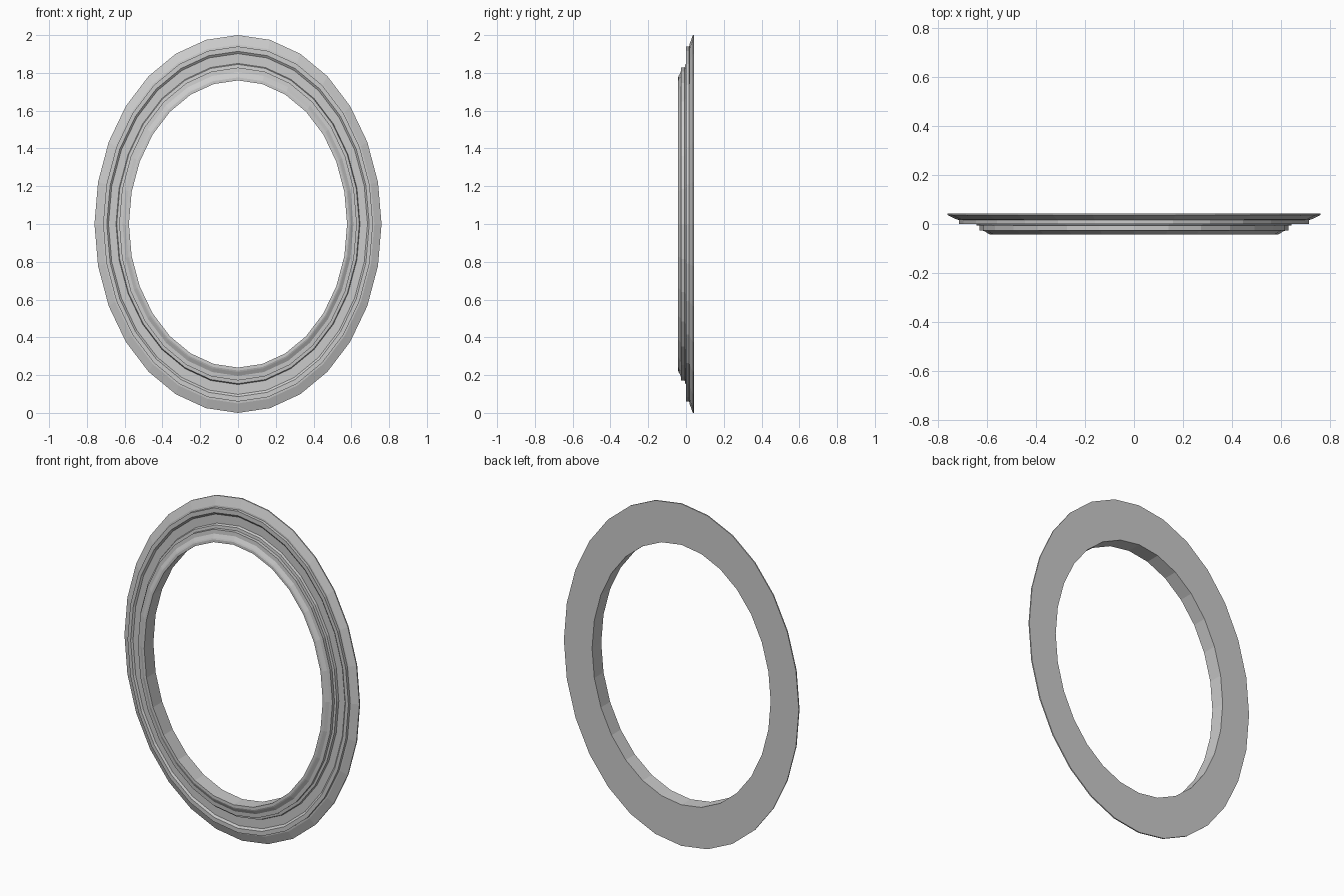
import bpy, bmesh, math

if "Cube" in bpy.data.objects:
    bpy.data.objects.remove(bpy.data.objects["Cube"])

SEGMENTS = 28
WIDTH_RATIO = 0.76   # oval: half width / half height

# Moulding cross-section: (radius along z, depth y), from back outer edge to back inner edge
PROFILE = [
    (1.000, 0.043), (1.000, 0.036), (0.950, 0.018), (0.940, 0.017),
    (0.940, 0.000), (0.914, 0.000), (0.902, 0.009), (0.850, 0.009),
    (0.845, -0.005), (0.828, -0.007), (0.828, -0.026), (0.804, -0.028),
    (0.784, -0.039), (0.776, -0.042), (0.760, -0.042), (0.760, 0.043),
]

# Oval frame: sweep the closed profile around the y axis
bm = bmesh.new()
rings = []
for i in range(SEGMENTS):
    a = 2 * math.pi * i / SEGMENTS
    rings.append([bm.verts.new((WIDTH_RATIO * r * math.sin(a), y, 1 + r * math.cos(a)))
                  for r, y in PROFILE])

n = len(PROFILE)
for i, ring in enumerate(rings):
    nxt = rings[(i + 1) % SEGMENTS]
    for j in range(n):
        k = (j + 1) % n
        bm.faces.new((ring[j], ring[k], nxt[k], nxt[j]))
bmesh.ops.recalc_face_normals(bm, faces=bm.faces)

mesh = bpy.data.meshes.new("oval_frame")
bm.to_mesh(mesh)
bm.free()
frame = bpy.data.objects.new("oval_frame", mesh)
bpy.context.collection.objects.link(frame)
